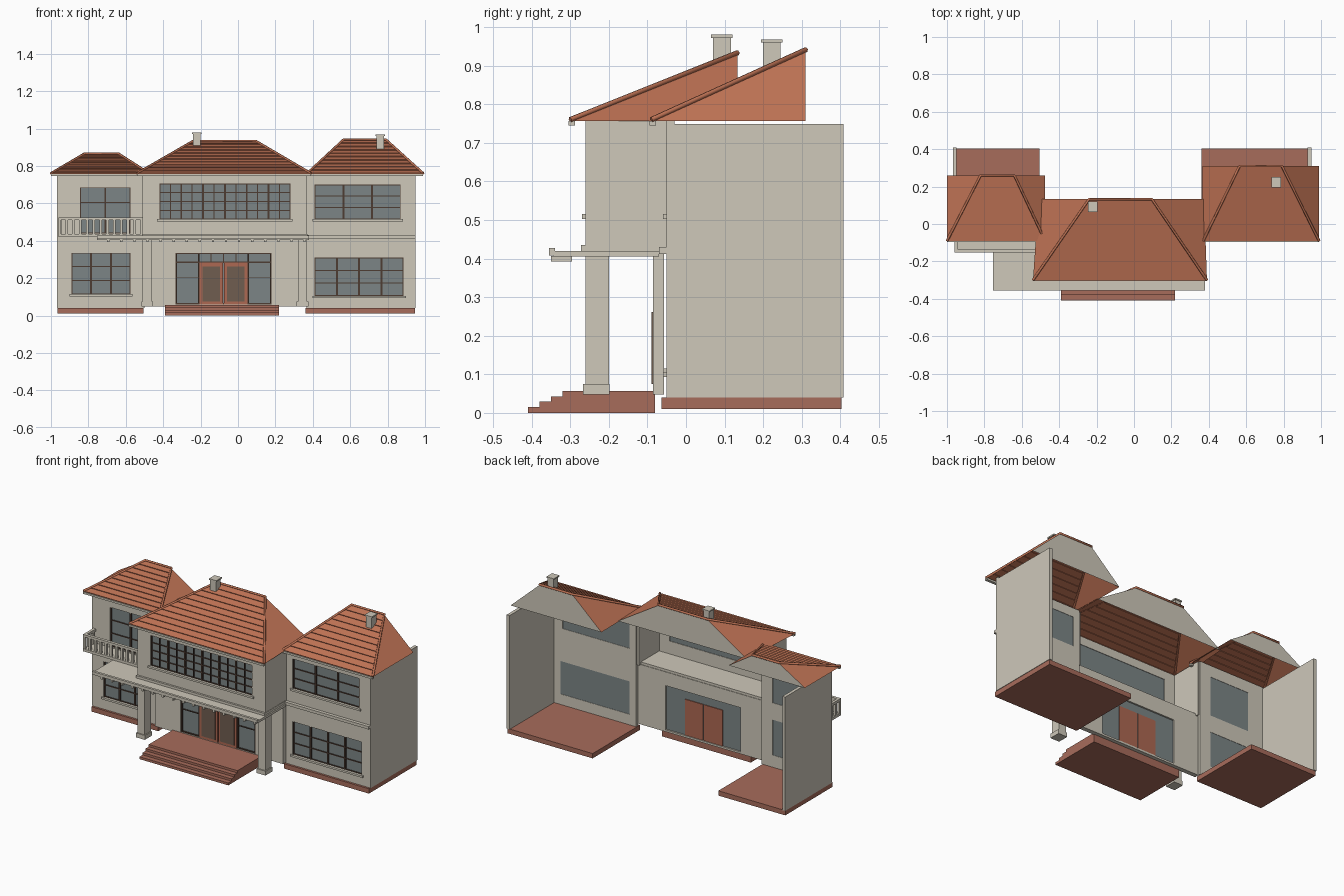
import bpy, bmesh
from mathutils import Vector

cube = bpy.data.objects.get("Cube")
if cube:
    bpy.data.objects.remove(cube, do_unlink=True)


def material(name, rgb):
    m = bpy.data.materials.new(name)
    m.use_nodes = True
    m.diffuse_color = (*rgb, 1)
    m.node_tree.nodes["Principled BSDF"].inputs["Base Color"].default_value = (*rgb, 1)
    return m


PLASTER = material("cream plaster", (.62, .58, .49))
TILE = material("terracotta tile", (.55, .18, .095))
BRICK = material("red brick", (.39, .15, .105))
GLASS = material("grey glass", (.20, .235, .24))
FRAME = material("dark window frame", (.075, .045, .032))
DOOR = material("door wood", (.42, .14, .085))
PANEL = material("door panel", (.16, .11, .08))


def finish(name, bm, *mats):
    mesh = bpy.data.meshes.new(name)
    bm.to_mesh(mesh)
    bm.free()
    for m in mats:
        mesh.materials.append(m)
    ob = bpy.data.objects.new(name, mesh)
    bpy.context.collection.objects.link(ob)
    return ob


def boxes(name, mat, *specs):
    """Each spec is x0, x1, y0, y1, z0, z1."""
    bm = bmesh.new()
    for x0, x1, y0, y1, z0, z1 in specs:
        new = bmesh.ops.create_cube(bm, size=1)["verts"]
        for v in new:
            v.co = (x0 if v.co.x < 0 else x1, y0 if v.co.y < 0 else y1,
                    z0 if v.co.z < 0 else z1)
    return finish(name, bm, mat)


def wall(name, x0, x1, z0, z1, y, thick, openings):
    """Wall facing -y, with rectangular holes x0, x1, z0, z1."""
    xs = sorted({x0, x1, *(v for o in openings for v in o[:2])})
    zs = sorted({z0, z1, *(v for o in openings for v in o[2:])})
    bm = bmesh.new()
    grid = {(a, c): bm.verts.new((a, y, c)) for a in xs for c in zs}
    for a, b in zip(xs, xs[1:]):
        for c, d in zip(zs, zs[1:]):
            mx, mz = (a + b) / 2, (c + d) / 2
            if not any(o[0] < mx < o[1] and o[2] < mz < o[3] for o in openings):
                bm.faces.new([grid[p] for p in ((a, c), (b, c), (b, d), (a, d))])
    ob = finish(name, bm, PLASTER)
    mod = ob.modifiers.new("thickness", "SOLIDIFY")
    mod.thickness, mod.offset = thick, -1


def window(name, x0, x1, z0, z1, y, cols, rows, split=1, sill=True):
    """Glass sheet, frame, thick mullions and thin glazing bars."""
    boxes(name + "_glass", GLASS, (x0, x1, y + .008, y + .013, z0, z1))
    bars = []
    for i in range(cols * split + 1):
        w = .005 if i % split == 0 else .0025
        x = x0 + (x1 - x0) * i / (cols * split)
        bars.append((max(x - w, x0), min(x + w, x1), y, y + .01, z0, z1))
    for i in range(rows + 1):
        w = .004 if i in (0, rows) else .0025
        z = z0 + (z1 - z0) * i / rows
        bars.append((x0, x1, y + .002, y + .01, max(z - w, z0), min(z + w, z1)))
    boxes(name + "_frame", FRAME, *bars)
    if sill:
        boxes(name + "_sill", PLASTER, (x0 - .012, x1 + .012, y - .014, y + .01, z0 - .012, z0))


def roof(name, eave, ridge, back, y0, y1, z0, z1, rows):
    """Half hip roof: stepped tile courses in front, flat plaster back."""
    bm = bmesh.new()

    def face(pts, slot=0):
        bm.faces.new([bm.verts.new(p) for p in pts]).material_index = slot

    el, er = (Vector((x, y0, z0)) for x in eave)
    rl, rr = (Vector((x, y1, z1)) for x in ridge)
    bl, br = (Vector((x, y1, z0)) for x in back)
    lift = Vector((0, z0 - z1, y1 - y0)).normalized() * .005
    for i in range(rows):
        a, b = i / rows, (i + 1) / rows
        l0, r0, l1, r1 = el.lerp(rl, a), er.lerp(rr, a), el.lerp(rl, b), er.lerp(rr, b)
        face((l0 + lift, r0 + lift, r1, l1))
        face((l0, r0, r0 + lift, l0 + lift))
    face((el, rl, bl))
    face((er, br, rr))
    face((bl, rl, rr, br), 1)
    finish(name, bm, TILE, PLASTER)

    # rounded caps along hips and ridge
    curve = bpy.data.curves.new(name + "_caps", "CURVE")
    curve.dimensions = "3D"
    curve.bevel_depth, curve.bevel_resolution = .007, 1
    curve.use_fill_caps = True
    line = curve.splines.new("POLY")
    line.points.add(3)
    for p, co in zip(line.points, (el, rl, rr, er)):
        p.co = (*(co + Vector((0, 0, .003))), 1)
    curve.materials.append(TILE)
    bpy.context.collection.objects.link(bpy.data.objects.new(name + "_caps", curve))
    boxes(name + "_gutter", PLASTER, (*eave, y0 - .005, y0 + .012, z0 - .012, z0))


# Side wings: plinths, outer walls, front walls with windows
for name, x0, x1 in (("left_wing", .36, .945), ("right_wing", -.965, -.505)):
    boxes(name + "_plinth", BRICK, (x0, x1, -.063, .403, .01, .04))
boxes("left_wing_side_wall", PLASTER, (.928, .948, -.05, .408, .04, .748))
boxes("right_wing_side_wall", PLASTER, (-.968, -.948, -.05, .408, .04, .748))

up, low = (.41, .87, .515, .70), (.41, .885, .105, .31)
wall("left_wing_front_wall", .365, .948, .04, .757, -.05, .02, (up, low))
window("left_wing_upper_window", *up, -.045, 3, 3)
window("left_wing_lower_window", *low, -.045, 4, 3)
boxes("left_wing_floor_band", PLASTER, (.37, .948, -.07, -.045, .412, .43))

up, low = (-.845, -.575, .44, .685), (-.89, -.575, .115, .335)
wall("right_wing_front_wall", -.968, -.50, .04, .757, -.05, .02, (up, low))
window("right_wing_upper_window", *up, -.045, 2, 3, 1, False)
window("right_wing_lower_window", *low, -.045, 3, 3)

# Centre block: projecting upper storey over a recessed entrance
up, low = (-.42, .28, .515, .705), (-.335, .18, .06, .335)
wall("centre_upper_wall", -.51, .37, .42, .757, -.26, .02, (up,))
window("centre_upper_window", *up, -.256, 6, 4, 2)
boxes("centre_side_walls", PLASTER, (-.51, -.492, -.25, -.04, .42, .757),
      (.352, .37, -.25, -.04, .42, .757))
wall("entrance_wall", -.51, .37, .048, .42, -.085, .028, (low,))
boxes("upper_floor", PLASTER, (-.512, .372, -.272, -.06, .418, .435))

# Entrance doors, sidelights and transom
boxes("entrance_glass", GLASS, (-.335, .18, -.073, -.067, .06, .335))
bars = [(x - .004, x + .004, -.082, -.07, .06, .335) for x in (-.331, -.21, .055, .176)]
bars += [(x - .003, x + .003, -.08, -.07, .285, .335) for x in (-.145, -.078, -.01)]
bars += [(-.335, .18, -.081, -.07, z - .003, z + .003) for z in (.063, .285, .332)]
bars += [(a, b, -.08, -.07, .20, .204) for a, b in ((-.335, -.21), (.055, .18))]
boxes("entrance_frame", FRAME, *bars)
boxes("doors", DOOR, (-.206, -.081, -.086, -.062, .06, .283),
      (-.075, .051, -.086, -.062, .06, .283))
boxes("door_panels", PANEL, (-.19, -.095, -.089, -.08, .075, .262),
      (-.06, .036, -.089, -.08, .075, .262))

# Porch steps
boxes("porch_steps", BRICK, *[(-.39, .22, y, -.08, z, z + .015) for y, z in
                              ((-.41, 0), (-.38, .014), (-.35, .028), (-.32, .042))])

# Canopy with edge lip and bracket blocks
boxes("canopy", PLASTER, (-.755, .38, -.343, -.07, .405, .42),
      (-.755, .38, -.355, -.34, .408, .427))
boxes("canopy_brackets", PLASTER, *[(-.70 + i * .07, -.688 + i * .07, -.35, -.295, .392, .406)
                                    for i in range(16)])

# Porch columns
for side, x in (("right", -.485), ("left", .345)):
    boxes(side + "_column", PLASTER, (x - .025, x + .025, -.26, -.20, .05, .41),
          (x - .031, x + .031, -.267, -.198, .048, .075))

# Balcony on the right wing
rails = [(-.96, -.51, -.152, -.045, .42, .436), (-.96, -.51, -.152, -.134, .51, .525),
         (-.96, -.943, -.152, -.045, .51, .525)]
rails += [(x, x + .014, -.15, -.136, .43, .515) for x in (-.96 + i * .0365 for i in range(13))]
rails += [(-.959, -.945, y, y + .014, .43, .515) for y in (-.112, -.075)]
boxes("balcony", PLASTER, *rails)

# Roofs
roof("centre_roof", (-.54, .39), (-.24, .095), (-.51, .375), -.30, .133, .757, .93, 11)
roof("left_wing_roof", (.37, .99), (.565, .79), (.365, .99), -.09, .31, .757, .938, 10)
roof("right_wing_roof", (-1, -.475), (-.82, -.64), (-1, -.475), -.09, .26, .757, .863, 9)

# Chimneys
for name, x, y, top in (("centre", -.22, .093, .98), ("left", .76, .222, .968)):
    boxes(name + "_chimney", PLASTER, (x - .02, x + .02, y - .023, y + .023, .88, top),
          (x - .025, x + .025, y - .028, y + .028, top - .008, top))
